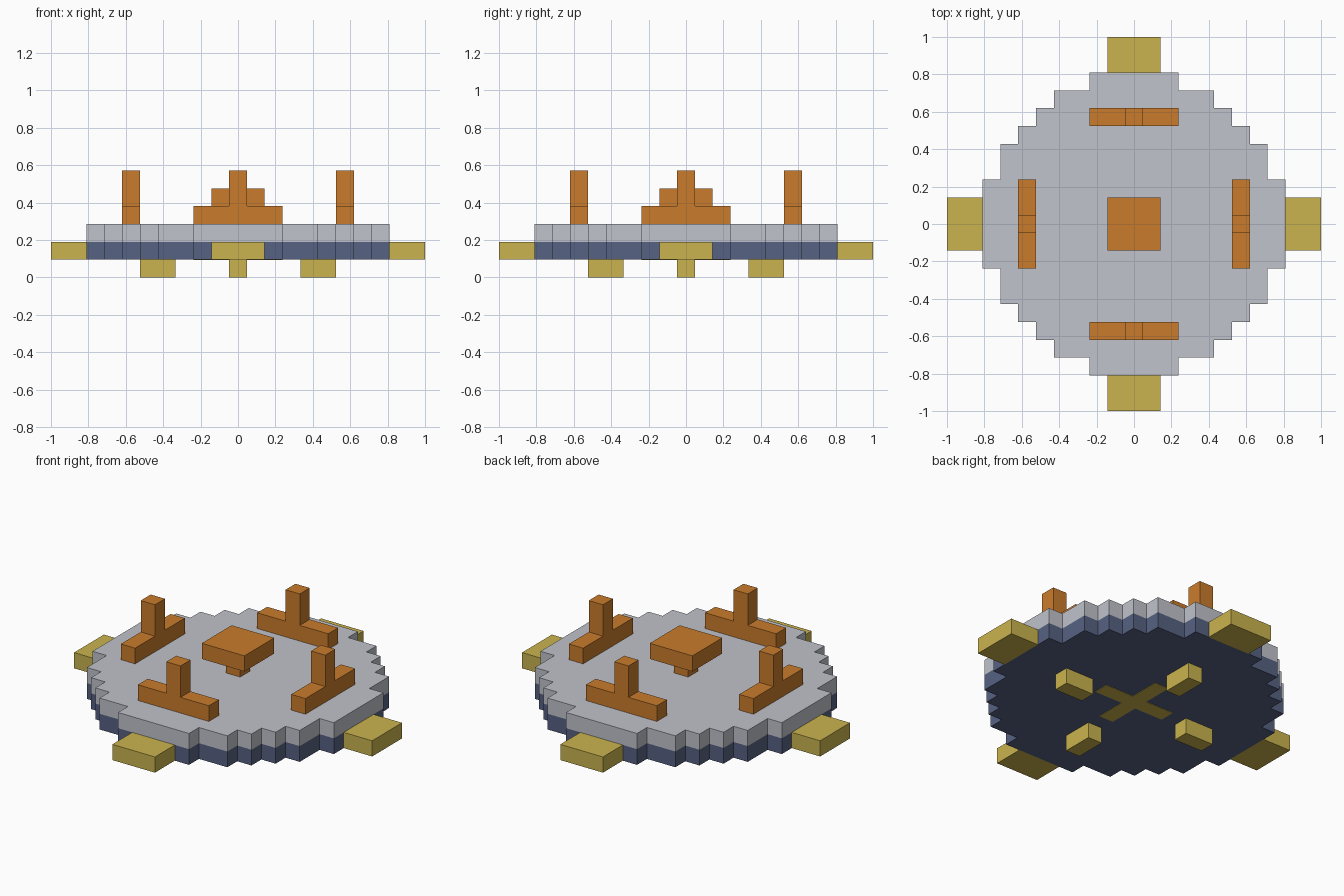
import bpy, bmesh, math
from mathutils import Matrix

if "Cube" in bpy.data.objects:
    bpy.data.objects.remove(bpy.data.objects["Cube"])

U = 2 / 21  # one block


def material(name, rgb):
    m = bpy.data.materials.new(name)
    lin = [c / 255 / 12.92 if c < 10 else ((c / 255 + 0.055) / 1.055) ** 2.4 for c in rgb]
    m.diffuse_color = (*lin, 1)
    m.use_nodes = True
    m.node_tree.nodes["Principled BSDF"].inputs["Base Color"].default_value = m.diffuse_color
    return m


ORANGE = material("orange", (202, 124, 44))
GREY = material("light grey", (192, 195, 203))
NAVY = material("slate blue", (86, 98, 130))
YELLOW = material("mustard yellow", (202, 180, 78))


def prism(name, points, z0, z1, mat, turn=0):
    """Extrude a plan outline (in blocks) from z0 to z1, turned by quarter turns."""
    bm = bmesh.new()
    face = bm.faces.new([bm.verts.new((x * U, y * U, z0 * U)) for x, y in points])
    top = bmesh.ops.extrude_face_region(bm, geom=[face])["geom"]
    bmesh.ops.translate(bm, vec=(0, 0, (z1 - z0) * U),
                        verts=[v for v in top if isinstance(v, bmesh.types.BMVert)])
    bmesh.ops.recalc_face_normals(bm, faces=bm.faces)
    bm.transform(Matrix.Rotation(turn * math.pi / 2, 4, "Z"))
    mesh = bpy.data.meshes.new(name)
    bm.to_mesh(mesh)
    bm.free()
    mesh.materials.append(mat)
    obj = bpy.data.objects.new(name, mesh)
    bpy.context.collection.objects.link(obj)
    return obj


def box(name, x0, x1, y0, y1, z0, z1, mat, turn=0):
    return prism(name, [(x0, y0), (x1, y0), (x1, y1), (x0, y1)], z0, z1, mat, turn)


def quarter_turned(corner):
    """Repeat one corner's outline around all four quadrants."""
    pts = []
    for k in range(4):
        for x, y in corner:
            for _ in range(k):
                x, y = -y, x
            pts.append((x, y))
    return pts


# Stepped round discs
rim = quarter_turned([(8.5, 2.5), (7.5, 2.5), (7.5, 4.5), (6.5, 4.5), (6.5, 5.5), (5.5, 5.5),
                      (5.5, 6.5), (4.5, 6.5), (4.5, 7.5), (2.5, 7.5), (2.5, 8.5)])
prism("lower_disc", rim, 1, 2, NAVY)
prism("upper_disc", rim, 2, 3, GREY)

# Flat cross inlaid in the underside
cross = quarter_turned([(2.5, 0.5), (0.5, 0.5), (0.5, 2.5)])
prism("underside_cross", cross, 0.97, 1, YELLOW)

# Central knob
box("knob_stem", -0.5, 0.5, -0.5, 0.5, 3, 4, ORANGE)
box("knob_cap", -1.5, 1.5, -1.5, 1.5, 4, 5, ORANGE)

# Parts repeated on each of the four sides
for k, side in enumerate(("right", "back", "left", "front")):
    box(f"{side}_tab", 8.5, 10.5, -1.5, 1.5, 1, 2, YELLOW, k)
    box(f"{side}_foot", 3.5, 5.5, -0.5, 0.5, 0, 1, YELLOW, k)
    box(f"{side}_rail", 5.5, 6.5, -2.5, 2.5, 3, 4, ORANGE, k)
    box(f"{side}_post", 5.5, 6.5, -0.5, 0.5, 4, 6, ORANGE, k)
